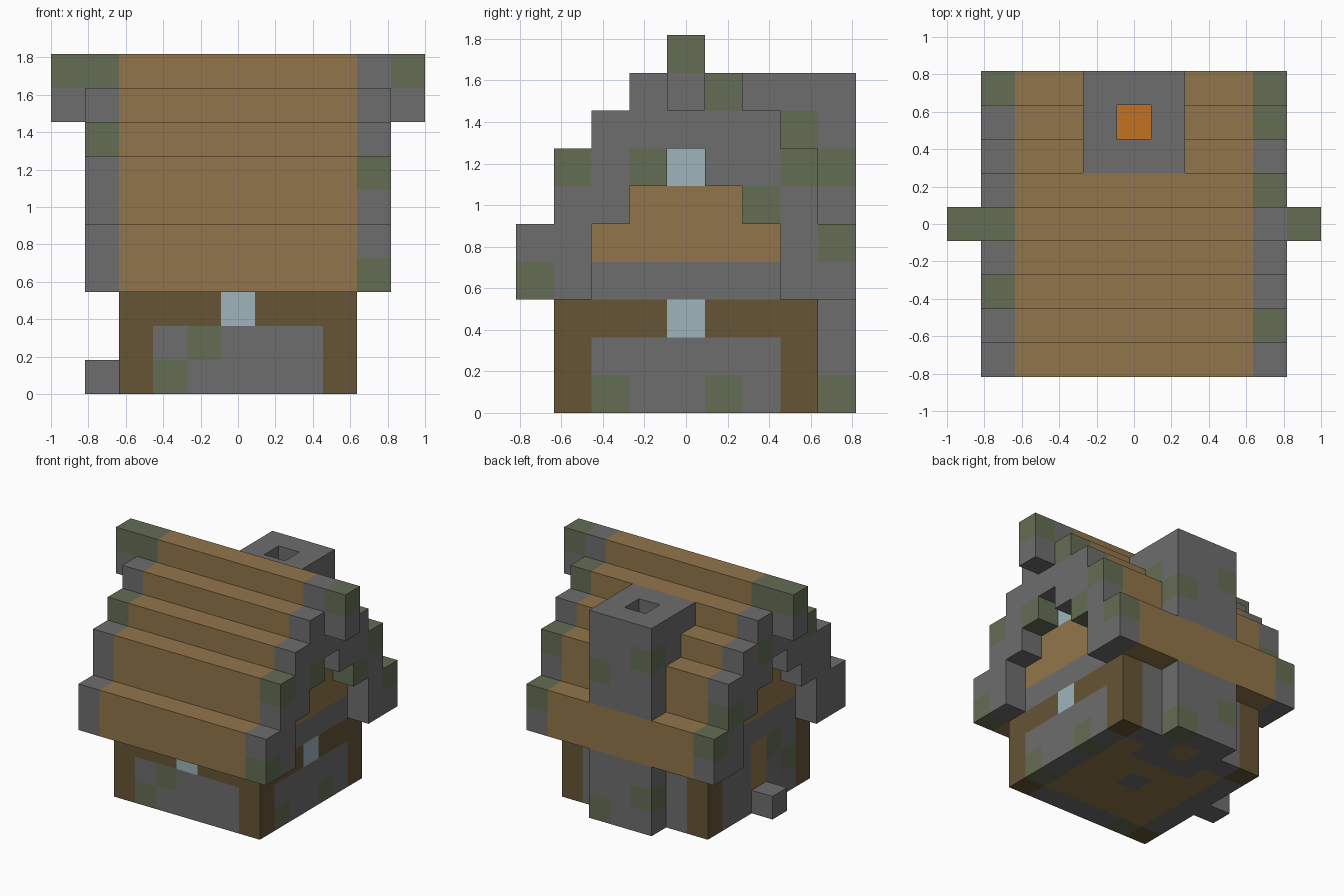
import bpy
import bmesh
from mathutils import Vector

if "Cube" in bpy.data.objects:
    bpy.data.objects.remove(bpy.data.objects["Cube"], do_unlink=True)

UNIT = 2 / 11  # edge of one building block


def linear(c):
    return c / 12.92 if c <= 0.04045 else ((c + 0.055) / 1.055) ** 2.4


def make_material(name, rgb):
    mat = bpy.data.materials.new(name)
    colour = tuple(linear(c) for c in rgb) + (1.0,)
    mat.use_nodes = True
    mat.diffuse_color = colour
    mat.node_tree.nodes["Principled BSDF"].inputs["Base Color"].default_value = colour
    return mat


MATERIALS = {name: make_material(name, rgb) for name, rgb in {
    "stone": (0.43, 0.43, 0.43),
    "moss": (0.39, 0.43, 0.33),
    "planks": (0.57, 0.46, 0.29),
    "dark_timber": (0.40, 0.33, 0.21),
    "glass": (0.62, 0.71, 0.74),
    "embers": (0.76, 0.45, 0.13),
}.items()}
COLOURS = list(MATERIALS)

blocks = {}  # block position -> (part, colour)


def fill(part, colour, xs, ys, zs):
    """Fill an inclusive range of blocks; a later part replaces an earlier one."""
    for x in range(xs[0], xs[1] + 1):
        for y in range(ys[0], ys[1] + 1):
            for z in range(zs[0], zs[1] + 1):
                blocks[x, y, z] = (part, colour)


def moss(*cells):
    for cell in cells:
        blocks[cell] = (blocks[cell][0], "moss")


# Timber frame with stone infill on each side
fill("walls", "dark_timber", (-3, 3), (-3, 3), (0, 2))
fill("walls", "stone", (-2, 2), (-3, -3), (0, 1))
fill("walls", "stone", (-2, 2), (3, 3), (0, 2))
fill("walls", "stone", (3, 3), (-2, 2), (0, 1))
fill("walls", "stone", (-3, -3), (-2, 2), (0, 2))

# Floor with a central stone
fill("floor", "planks", (-2, 2), (-2, 2), (0, 0))
fill("floor", "stone", (0, 0), (0, 0), (0, 0))

# Door and its step
fill("door", "planks", (-3, -3), (0, 0), (1, 2))
fill("door_step", "stone", (-4, -4), (0, 0), (0, 0))

# Stepped roof with stone edge arches: (row, arch underside, top)
for row, under, top in ((0, 7, 9), (1, 6, 8), (2, 5, 7), (3, 3, 6), (4, 3, 4)):
    for y in {row, -row}:
        fill("roof", "planks", (-3, 3), (y, y), (3, top))
        for x in (-4, 4):
            fill("roof_edges", "stone", (x, x), (y, y), (under, top))

# Gable sills, gable windows and ridge ends
for side in (-1, 1):
    x = 3 * side
    fill("gable_sills", "stone", (x, x), (-2, 2), (3, 3))
    fill("gable_windows", "glass", (x, x), (0, 0), (6, 6))
    x = 5 * side
    fill("ridge_ends", "stone", (x, x), (0, 0), (8, 9))
    moss((x, 0, 9))

# Ground floor windows
fill("front_window", "glass", (0, 0), (-3, -3), (2, 2))
fill("side_window", "glass", (3, 3), (0, 0), (2, 2))

# Chimney passing through the eaves, with an open shaft above the hearth
fill("chimney", "stone", (-1, 1), (2, 4), (0, 8))
fill("roof", "planks", (-1, 1), (4, 4), (3, 4))
fill("hearth", "embers", (0, 0), (3, 3), (0, 0))
for z in range(1, 9):
    del blocks[0, 3, z]

# Mossy stones on walls, roof edges and chimney
moss((-2, -3, 0), (-1, -3, 1), (3, -2, 0), (3, 1, 0), (-3, -1, 2), (-3, -2, 1))
moss((4, -4, 3), (4, -3, 6), (4, -1, 6), (4, 2, 5), (4, 1, 8), (4, 3, 6), (4, 4, 4))
moss((-4, 0, 9), (-4, -2, 7), (-4, 4, 4), (-4, 3, 5), (-4, 1, 7))
moss((1, 4, 0), (-1, 4, 1), (1, 4, 6), (1, 3, 7), (-1, 4, 7))


def build_part(part):
    """Skin the outward faces of one part, then merge flat areas of one colour."""
    bm = bmesh.new()
    corners = {}
    for cell, (owner, colour) in blocks.items():
        if owner != part:
            continue
        for axis in range(3):
            for sign in (-1, 1):
                step = [0, 0, 0]
                step[axis] = sign
                if tuple(c + s for c, s in zip(cell, step)) in blocks:
                    continue
                loop = []
                for a, b in ((0, 0), (1, 0), (1, 1), (0, 1))[::sign]:
                    p = list(cell)
                    p[axis] += sign > 0
                    p[(axis + 1) % 3] += a
                    p[(axis + 2) % 3] += b
                    key = tuple(p)
                    if key not in corners:
                        at = Vector((p[0] - 0.5, p[1] - 0.5, p[2])) * UNIT
                        corners[key] = bm.verts.new(at)
                    loop.append(corners[key])
                face = bm.faces.new(loop)
                under_hearth = part == "hearth" and axis == 2 and sign < 0
                face.material_index = COLOURS.index("planks" if under_hearth else colour)
    bmesh.ops.dissolve_limit(bm, angle_limit=0.01, verts=bm.verts, edges=bm.edges,
                             delimit={"MATERIAL"})
    mesh = bpy.data.meshes.new(part)
    bm.to_mesh(mesh)
    bm.free()
    for name in COLOURS:
        mesh.materials.append(MATERIALS[name])
    bpy.context.collection.objects.link(bpy.data.objects.new(part, mesh))


for part in sorted({owner for owner, _ in blocks.values()}):
    build_part(part)
